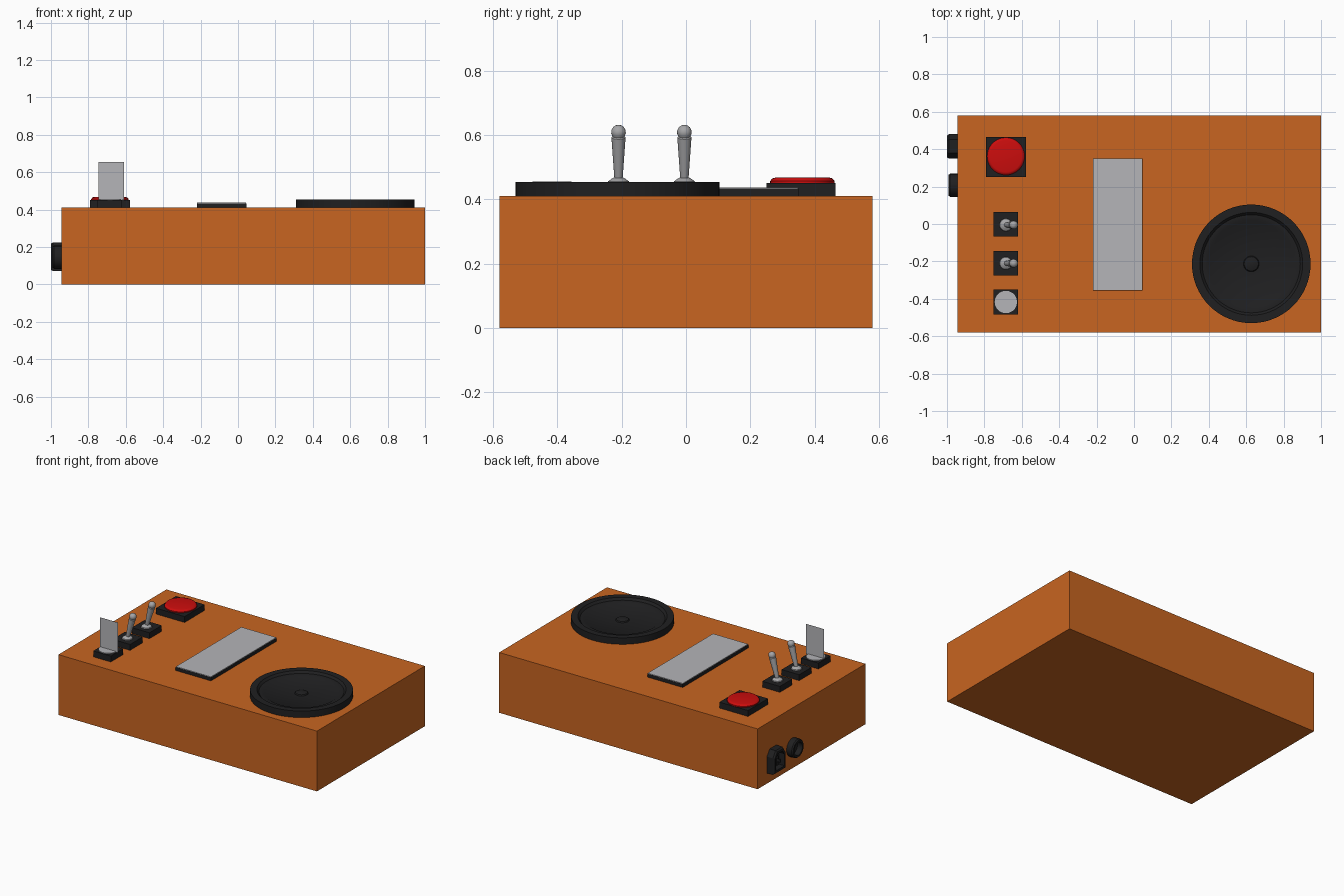
import bpy, math
from mathutils import Matrix, Vector

if "Cube" in bpy.data.objects:
    bpy.data.objects.remove(bpy.data.objects["Cube"])


def mat(name, r, g, b):
    m = bpy.data.materials.new(name)
    m.diffuse_color = (r, g, b, 1)
    m.use_nodes = True
    m.node_tree.nodes["Principled BSDF"].inputs["Base Color"].default_value = m.diffuse_color
    return m


ORANGE = mat("orange", 0.58, 0.13, 0.015)
BLACK = mat("black", 0.014, 0.014, 0.015)
RED = mat("red", 0.6, 0.004, 0.004)
SILVER = mat("silver", 0.46, 0.46, 0.48)
METAL = mat("metal", 0.38, 0.38, 0.39)


def make(name, verts, faces, material, matrix=None, smooth=False):
    me = bpy.data.meshes.new(name)
    me.from_pydata(verts, [], faces)
    if matrix:
        me.transform(matrix)
    me.materials.append(material)
    ob = bpy.data.objects.new(name, me)
    bpy.context.collection.objects.link(ob)
    if smooth:
        bpy.ops.object.select_all(action='DESELECT')
        ob.select_set(True)
        bpy.context.view_layer.objects.active = ob
        bpy.ops.object.shade_smooth_by_angle(angle=math.radians(35))
    return ob


def box(name, x0, x1, y0, y1, z0, z1, material):
    v = [(x, y, z) for z in (z0, z1) for x, y in ((x0, y0), (x1, y0), (x1, y1), (x0, y1))]
    f = [(3, 2, 1, 0), (4, 5, 6, 7)] + [(i, (i + 1) % 4, (i + 1) % 4 + 4, i + 4) for i in range(4)]
    return make(name, v, f, material)


def stack(name, rings, material, matrix, smooth=False):
    """Join rings of points (bottom to top) and cap both ends."""
    n = len(rings[0])
    v = [p for r in rings for p in r]
    f = [tuple(reversed(range(n))), tuple(range(len(v) - n, len(v)))]
    for k in range(len(rings) - 1):
        for i in range(n):
            j = (i + 1) % n
            f.append((k * n + i, k * n + j, (k + 1) * n + j, (k + 1) * n + i))
    return make(name, v, f, material, matrix, smooth)


def lathe(name, profile, material, matrix, n=32):
    rings = [[(r * math.cos(2 * math.pi * i / n), r * math.sin(2 * math.pi * i / n), z)
              for i in range(n)] for r, z in profile]
    return stack(name, rings, material, matrix, True)


def at(x, y, z):
    return Matrix.Translation((x, y, z))


TOP = 0.41
SX = -0.685

# case
box("case", -0.945, 1.0, -0.58, 0.58, 0, TOP, ORANGE)

# round speaker with raised rim, shallow cone and centre cap
lathe("speaker", [(0.317, 0), (0.317, 0.044), (0.275, 0.044), (0.262, 0.03), (0.235, 0.03),
                  (0.225, 0.024), (0.042, 0.018), (0.038, 0.025), (0.022, 0.03), (0.004, 0.032)],
      BLACK, at(0.627, -0.213, TOP), 64)

# display panel: black plate with a silver face
box("display_plate", -0.22, 0.045, -0.355, 0.35, TOP, 0.433, BLACK)
box("display_face", -0.219, 0.044, -0.354, 0.349, 0.433, 0.437, SILVER)

# red push button
box("button_base", -0.792, -0.577, 0.25, 0.465, TOP, 0.45, BLACK)
lathe("button_cap", [(0.1, 0), (0.1, 0.007), (0.093, 0.015), (0.085, 0.017)], RED,
      at(SX, 0.362, 0.45), 40)

# three switch bases
for i, y in enumerate((-0.002, -0.21, -0.417)):
    box(f"switch_base_{i + 1}", SX - 0.066, SX + 0.066, y - 0.066, y + 0.066, TOP, 0.45, BLACK)

# tilted toggle levers with collars
axis = Vector((0.045, 0, 0.17))
tilt = Vector((0, 0, 1)).rotation_difference(axis).to_matrix().to_4x4()
for i, y in enumerate((-0.005, -0.21)):
    lathe(f"toggle_collar_{i + 1}", [(0.034, 0), (0.032, 0.006), (0.018, 0.016), (0.012, 0.018)],
          METAL, at(SX, y, 0.45), 24)
    prof = [(0.012, 0), (0.022, 0.145)]
    prof += [(0.023 * math.cos(a), 0.162 + 0.023 * math.sin(a))
             for a in (math.radians(d) for d in (-35, -10, 15, 40, 62, 82))]
    lathe(f"toggle_lever_{i + 1}", prof, METAL, at(SX, y, 0.452) @ tilt, 20)

# flat lever switch: round disc and thin upright blade
lathe("blade_disc", [(0.06, 0), (0.06, 0.005)], SILVER, at(SX, -0.417, 0.45), 20)
make("upright_blade", [(-0.746, -0.417, 0.45), (-0.61, -0.417, 0.45),
                       (-0.61, -0.417, 0.655), (-0.746, -0.417, 0.655)],
     [(0, 1, 2, 3)], SILVER)

# sockets on the left side: local z points to -x, local y points up
side = Matrix(((0, 0, -1, 0), (-1, 0, 0, 0), (0, 1, 0, 0), (0, 0, 0, 1)))


def outline(s, z):
    pts = [(-0.065, -0.077), (0.065, -0.077), (0.065, 0.035), (0.036, 0.077),
           (-0.036, 0.077), (-0.065, 0.035)]
    return [(x * s, y * s, z) for x, y in pts]


# power socket with chamfered top corners and recess
stack("power_socket", [outline(1, 0), outline(1, 0.045), outline(0.9, 0.055),
                       outline(0.7, 0.055), outline(0.7, 0.015)],
      BLACK, at(-0.945, 0.415, 0.148) @ side)
for i, (dy, dz) in enumerate(((-0.02, -0.015), (0.02, -0.015), (0, 0.015))):
    y, z = 0.415 + dy, 0.148 + dz
    box(f"power_pin_{i + 1}", -0.985, -0.955, y - 0.004, y + 0.004, z - 0.01, z + 0.01, BLACK)

# round socket ring
lathe("round_socket", [(0.062, 0), (0.062, 0.038), (0.056, 0.046), (0.044, 0.046), (0.044, 0.008)],
      BLACK, at(-0.945, 0.207, 0.145) @ side, 24)
